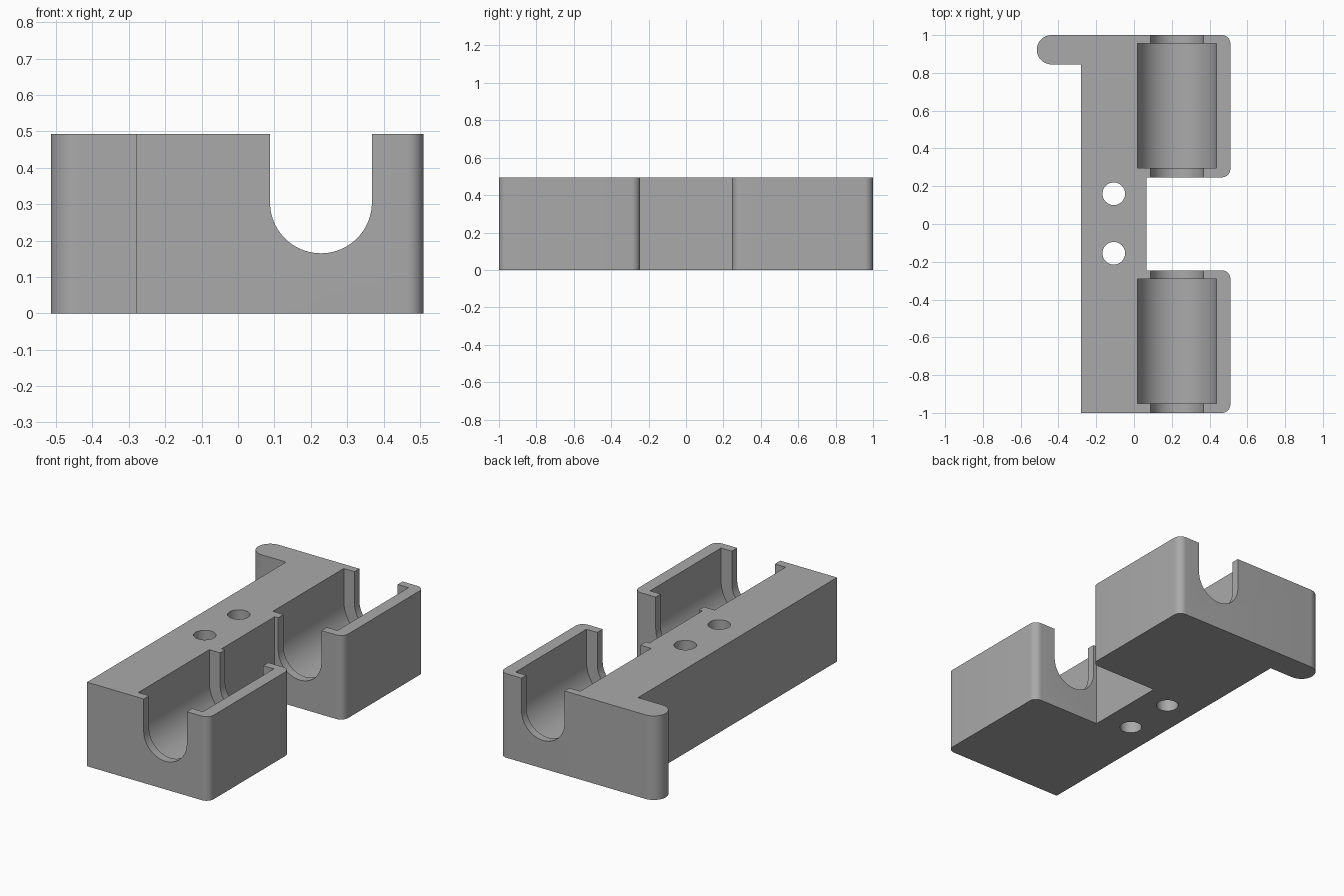
import bpy
import bmesh
from math import pi, cos, sin, radians
from mathutils import Vector

cube = bpy.data.objects.get("Cube")
if cube:
    bpy.data.objects.remove(cube, do_unlink=True)

HEIGHT = 0.493
CHANNEL_X, CHANNEL_Z = 0.228, 0.305

grey = bpy.data.materials.new("plain_grey")
grey.use_nodes = True
grey.diffuse_color = (0.4, 0.4, 0.4, 1)
grey.node_tree.nodes["Principled BSDF"].inputs["Base Color"].default_value = grey.diffuse_color


def arc(cx, cy, r, start, end, steps):
    """Points along an arc, angles in degrees."""
    angles = [radians(start + (end - start) * i / steps) for i in range(steps + 1)]
    return [(cx + r * cos(a), cy + r * sin(a)) for a in angles]


def prism(name, points, offset):
    """Extrude a closed 3D outline into a solid."""
    bm = bmesh.new()
    face = bm.faces.new([bm.verts.new(p) for p in points])
    moved = bmesh.ops.extrude_face_region(bm, geom=[face])["geom"]
    bmesh.ops.translate(bm, vec=Vector(offset),
                        verts=[v for v in moved if isinstance(v, bmesh.types.BMVert)])
    bmesh.ops.recalc_face_normals(bm, faces=bm.faces)
    mesh = bpy.data.meshes.new(name)
    bm.to_mesh(mesh)
    bm.free()
    mesh.materials.append(grey)
    obj = bpy.data.objects.new(name, mesh)
    bpy.context.collection.objects.link(obj)
    return obj


def channel(name, radius, y0, y1):
    """U-shaped trough cutter, open at the top."""
    profile = arc(CHANNEL_X, CHANNEL_Z, radius, 180, 360, 48)
    profile += [(CHANNEL_X + radius, 0.6), (CHANNEL_X - radius, 0.6)]
    return prism(name, [(x, y0, z) for x, z in profile], (0, y1 - y0, 0))


# Bracket body: spine, two rounded arms and a rounded side tab
R, RIGHT, LEFT, NOTCH = 0.045, 0.51, -0.28, 0.065
outline = [(LEFT, -1)]
outline += arc(RIGHT - R, -1 + R, R, -90, 0, 10)
outline += arc(RIGHT - R, -0.245 - R, R, 0, 90, 10)
outline += [(NOTCH, -0.245), (NOTCH, 0.247)]
outline += arc(RIGHT - R, 0.247 + R, R, -90, 0, 10)
outline += arc(RIGHT - R, 1 - R, R, 0, 90, 10)
outline += arc(-0.437, 0.9225, 0.0775, 90, 270, 24)
outline += [(LEFT, 0.845)]
body = prism("bracket_body", [(x, y, 0) for x, y in outline], (0, 0, HEIGHT))

# Cutters: narrow end slots, wider bearing pockets and bolt holes
cutters = [channel("end_slots", 0.14, -1.1, 1.1),
           channel("front_pocket", 0.21, -0.95, -0.292),
           channel("back_pocket", 0.21, 0.297, 0.955)]
for label, y in (("front", -0.155), ("back", 0.16)):
    ring = arc(-0.107, y, 0.06, 0, 360, 40)[:-1]
    cutters.append(prism(label + "_bolt_hole", [(x, y, -0.1) for x, y in ring], (0, 0, 0.8)))

bpy.context.view_layer.objects.active = body
for cutter in cutters:
    cutter.hide_render = True
    cut = body.modifiers.new(cutter.name, 'BOOLEAN')
    cut.operation = 'DIFFERENCE'
    cut.solver = 'EXACT'
    cut.object = cutter
    bpy.ops.object.modifier_apply(modifier=cut.name)
    bpy.data.objects.remove(cutter, do_unlink=True)

# Smooth the curved walls, keep the edges crisp
bpy.ops.object.select_all(action='DESELECT')
body.select_set(True)
bpy.ops.object.shade_smooth_by_angle(angle=radians(30))
